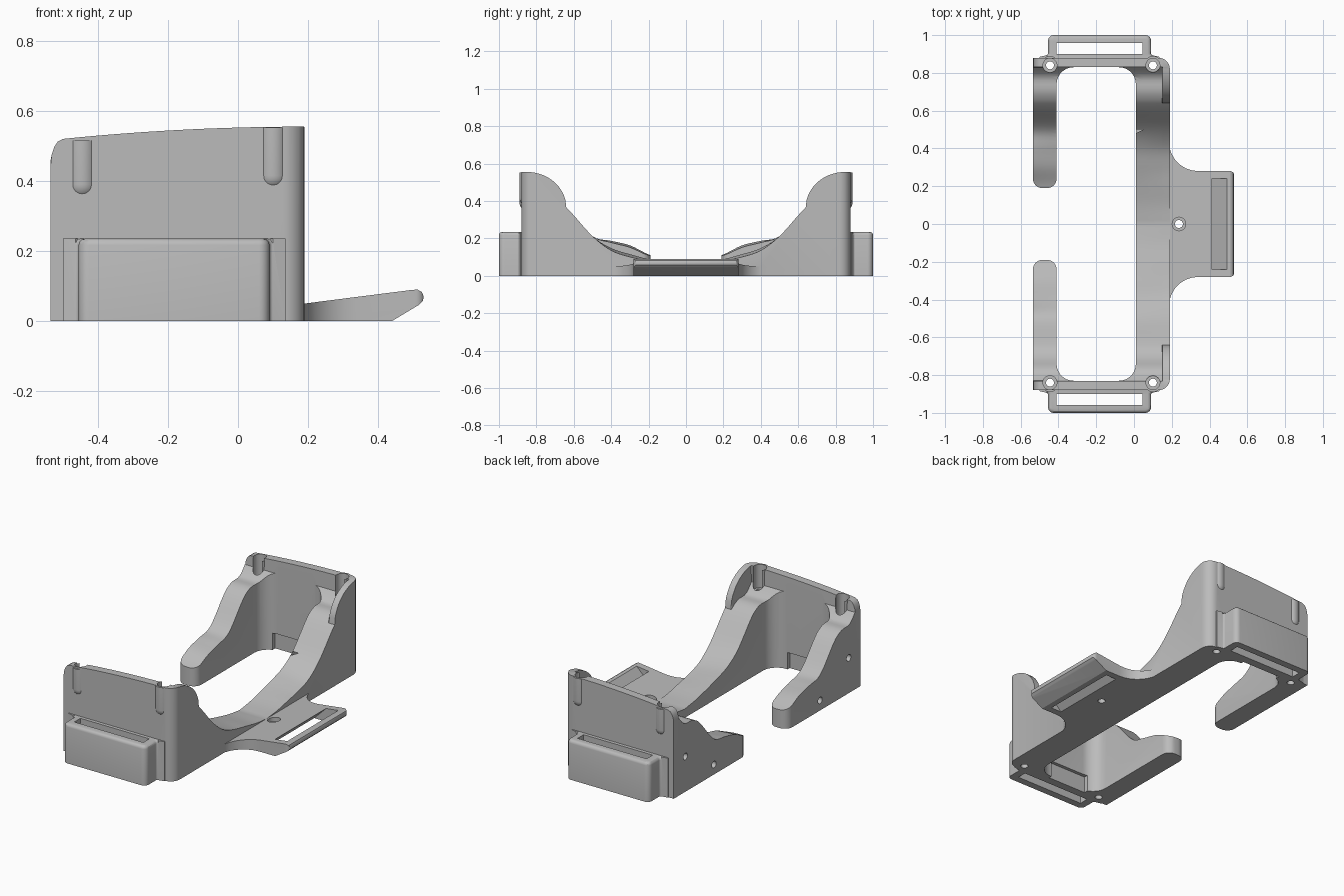
import bpy, bmesh, math
from mathutils import Vector
from mathutils.geometry import interpolate_bezier

if "Cube" in bpy.data.objects:
    bpy.data.objects.remove(bpy.data.objects["Cube"])

grey = bpy.data.materials.new("light_grey")
grey.diffuse_color = (0.5, 0.5, 0.5, 1)
grey.use_nodes = True
grey.node_tree.nodes["Principled BSDF"].inputs["Base Color"].default_value = grey.diffuse_color


def loft(name, loops):
    """Closed solid through matching point loops, capped at both ends."""
    bm = bmesh.new()
    rings = [[bm.verts.new(p) for p in loop] for loop in loops]
    n = len(rings[0])
    for a, b in zip(rings, rings[1:]):
        for i in range(n):
            j = (i + 1) % n
            bm.faces.new((a[i], a[j], b[j], b[i]))
    bm.faces.new(rings[0][::-1])
    bm.faces.new(rings[-1])
    bmesh.ops.recalc_face_normals(bm, faces=bm.faces)
    mesh = bpy.data.meshes.new(name)
    bm.to_mesh(mesh)
    bm.free()
    mesh.materials.append(grey)
    ob = bpy.data.objects.new(name, mesh)
    bpy.context.collection.objects.link(ob)
    return ob


def rounded(corners, steps=8):
    """Polygon from (x, y, radius) corners."""
    out = []
    for i, (x, y, r) in enumerate(corners):
        c = Vector((x, y))
        if r == 0:
            out.append((x, y))
            continue
        a = (Vector(corners[i - 1][:2]) - c).normalized()
        b = (Vector(corners[(i + 1) % len(corners)][:2]) - c).normalized()
        t = r / math.tan(a.angle(b) / 2)
        p, q = c + a * t, c + b * t
        out += [(v.x, v.y) for v in interpolate_bezier(
            p, p.lerp(c, 0.55), q.lerp(c, 0.55), q, steps)]
    return out


def prism(name, outline, z0, z1):
    return loft(name, [[(x, y, z) for x, y in outline] for z in (z0, z1)])


def box(name, x0, x1, y0, y1, z0, z1):
    return prism(name, [(x0, y0), (x1, y0), (x1, y1), (x0, y1)], z0, z1)


def circle(x, y, r, n=24):
    return [(x + r * math.cos(k * math.tau / n), y + r * math.sin(k * math.tau / n))
            for k in range(n)]


def combine(target, tool, op):
    m = target.modifiers.new(op, 'BOOLEAN')
    m.operation, m.solver, m.object = op, 'EXACT', tool
    bpy.context.view_layer.objects.active = target
    bpy.ops.object.modifier_apply(modifier=m.name)
    bpy.data.objects.remove(tool, do_unlink=True)


def curve(pts, y):
    """Smooth interpolation through profile points."""
    n = len(pts)
    y = min(max(y, pts[0][0]), pts[-1][0])
    i = max(k for k in range(n - 1) if pts[k][0] <= y)

    def slope(k):
        a, b = pts[max(k - 1, 0)], pts[min(k + 1, n - 1)]
        return (b[1] - a[1]) / (b[0] - a[0])
    (y0, z0), (y1, z1) = pts[i], pts[i + 1]
    h = y1 - y0
    t = (y - y0) / h
    return (z0 * (2 * t**3 - 3 * t**2 + 1) + z1 * (3 * t**2 - 2 * t**3)
            + h * slope(i) * (t**3 - 2 * t**2 + t) + h * slope(i + 1) * (t**3 - t**2))


# Cradle height: lower along the rail, higher along the free arms
SHOULDER = [(0.5, 0.212), (0.64, 0.365), (0.70, 0.40), (0.78, 0.41), (0.83, 0.46)]
RAIL = [(0, 0.05), (0.1, 0.06), (0.2, 0.08), (0.3, 0.10), (0.4, 0.135)] + SHOULDER
ARM = [(0, 0.06), (0.2, 0.115), (0.3, 0.163), (0.4, 0.187)] + SHOULDER


def height(x, y):
    y = abs(y)
    if y > 0.83:                                   # end wall
        z = 0.555 - 0.035 * ((0.19 - x) / 0.69) ** 2
        if x < -0.5:
            u = min((-0.5 - x) / 0.035, 1)
            z -= 0.07 * (1 - math.sqrt(1 - u * u))
        return z
    if x > 0.15 and y > 0.64:                      # outer gusset rim
        return 0.365 + 0.19 * math.sqrt(1 - min(1, ((0.85 - y) / 0.21) ** 2))
    t = min(max((0.19 - x) / 0.725, 0), 1)
    return curve(RAIL, y) * (1 - t) + curve(ARM, y) * t


xs = [-0.56, -0.535, -0.532, -0.525, -0.515, -0.5] + [-0.45 + 0.05 * i for i in range(12)]
xs += [0.148, 0.152, 0.21]
half = [0.02 * i for i in range(1, 42)] + [0.645, 0.65, 0.829, 0.831, 0.86, 0.9]
ys = sorted([-y for y in half] + [0] + half)
surface = loft("surface_helper", [
    [(x, y, height(x, y)) for x in xs] + [(0.21, y, -0.1), (-0.56, y, -0.1)] for y in ys])

# Main frame: C-shaped footprint trimmed by the cradle surface
side = [(-0.535, 0.88, 0), (-0.535, 0.19, 0.05), (-0.41, 0.19, 0.05),
        (-0.41, 0.83, 0.09), (0.01, 0.83, 0.09)]
foot = [(0.19, -0.88, 0.06), (0.19, 0.88, 0.06)] + side
foot += [(x, -y, r) for x, y, r in reversed(side)]
frame = prism("cradle_frame", rounded(foot), 0, 0.7)
combine(frame, surface, 'INTERSECT')

# Rear tab: wedge profile trimmed to a flared plan
wedge = [(0.12, 0), (0.44, 0), (0.515, 0.045), (0.528, 0.058), (0.53, 0.07),
         (0.525, 0.083), (0.512, 0.09), (0.49, 0.088), (0.12, 0.041)]
tab = loft("strap_tab", [[(x, y, z) for x, z in wedge] for y in (-0.5, 0.5)])
plan = [(0.14, -0.45, 0), (0.185, -0.45, 0), (0.185, -0.28, 0.155), (0.532, -0.28, 0.025)]
plan += [(x, -y, r) for x, y, r in reversed(plan)]
combine(tab, prism("plan_helper", rounded(plan), -0.1, 0.2), 'INTERSECT')
combine(frame, tab, 'UNION')

# Strap loops and screw bosses on both end walls
screws = [(-0.445, 0.39, 0.515), (0.10, 0.415, 0.553)]
for s in (-1, 1):
    loop = [(-0.50, 0.86, 0), (-0.50, 0.885, 0), (-0.455, 0.895, 0.012),
            (-0.455, 1.0, 0.03), (0.09, 1.0, 0.03), (0.09, 0.895, 0.012),
            (0.135, 0.885, 0), (0.135, 0.86, 0)]
    strap = prism("strap_loop", [(x, s * y) for x, y in rounded(loop)], 0, 0.235)
    bm = bmesh.new()
    bm.from_mesh(strap.data)
    top = [e for e in bm.edges if all(v.co.z > 0.23 and abs(v.co.y) > 0.89 for v in e.verts)]
    bmesh.ops.bevel(bm, geom=top, offset=0.018, segments=3, profile=0.5, affect='EDGES')
    bm.to_mesh(strap.data)
    bm.free()
    combine(frame, strap, 'UNION')
    for x, z0, z1 in screws:
        rings = []
        for k in range(1, 9):
            a = k * math.pi / 16
            rings.append([(px, py, z0 - 0.042 * math.cos(a))
                          for px, py in circle(x, s * 0.848, 0.042 * math.sin(a))])
        rings.append([(px, py, z1) for px, py in circle(x, s * 0.848, 0.042)])
        combine(frame, loft("screw_boss", rings), 'UNION')

# Openings: strap slots, wall recess, screw holes and arm holes
for s in (-1, 1):
    y0, y1 = sorted((s * 0.90, s * 0.957))
    combine(frame, box("slot_cut", -0.41, 0.045, y0, y1, -0.1, 0.4), 'DIFFERENCE')
    y0, y1 = sorted((s * 0.80, s * 0.85))
    combine(frame, box("recess_cut", -0.35, -0.09, y0, y1, -0.1, 0.1), 'DIFFERENCE')
    for x, z0, z1 in screws:
        combine(frame, prism("bore_cut", circle(x, s * 0.84, 0.037), z0, 0.8), 'DIFFERENCE')
        combine(frame, prism("hole_cut", circle(x, s * 0.84, 0.021), -0.1, 0.8), 'DIFFERENCE')
    for y, z in ((0.77, 0.21), (0.5, 0.06)):
        ring = circle(s * y, z, 0.02)
        combine(frame, loft("arm_hole_cut", [[(x, a, b) for a, b in ring]
                                             for x in (-0.6, -0.48)]), 'DIFFERENCE')

# Tab openings: counterbored hole and slanted strap slot
combine(frame, prism("bore_cut", circle(0.238, 0, 0.036), 0.03, 0.3), 'DIFFERENCE')
combine(frame, prism("hole_cut", circle(0.238, 0, 0.021), -0.1, 0.3), 'DIFFERENCE')
slant = [[(x + z - 0.085, y, z) for x, y in
          ((0.42, -0.24), (0.49, -0.24), (0.49, 0.24), (0.42, 0.24))] for z in (-0.03, 0.12)]
combine(frame, loft("slant_cut", slant), 'DIFFERENCE')

bpy.ops.object.select_all(action='DESELECT')
frame.select_set(True)
bpy.context.view_layer.objects.active = frame
bpy.ops.object.shade_smooth_by_angle(angle=math.radians(30))
